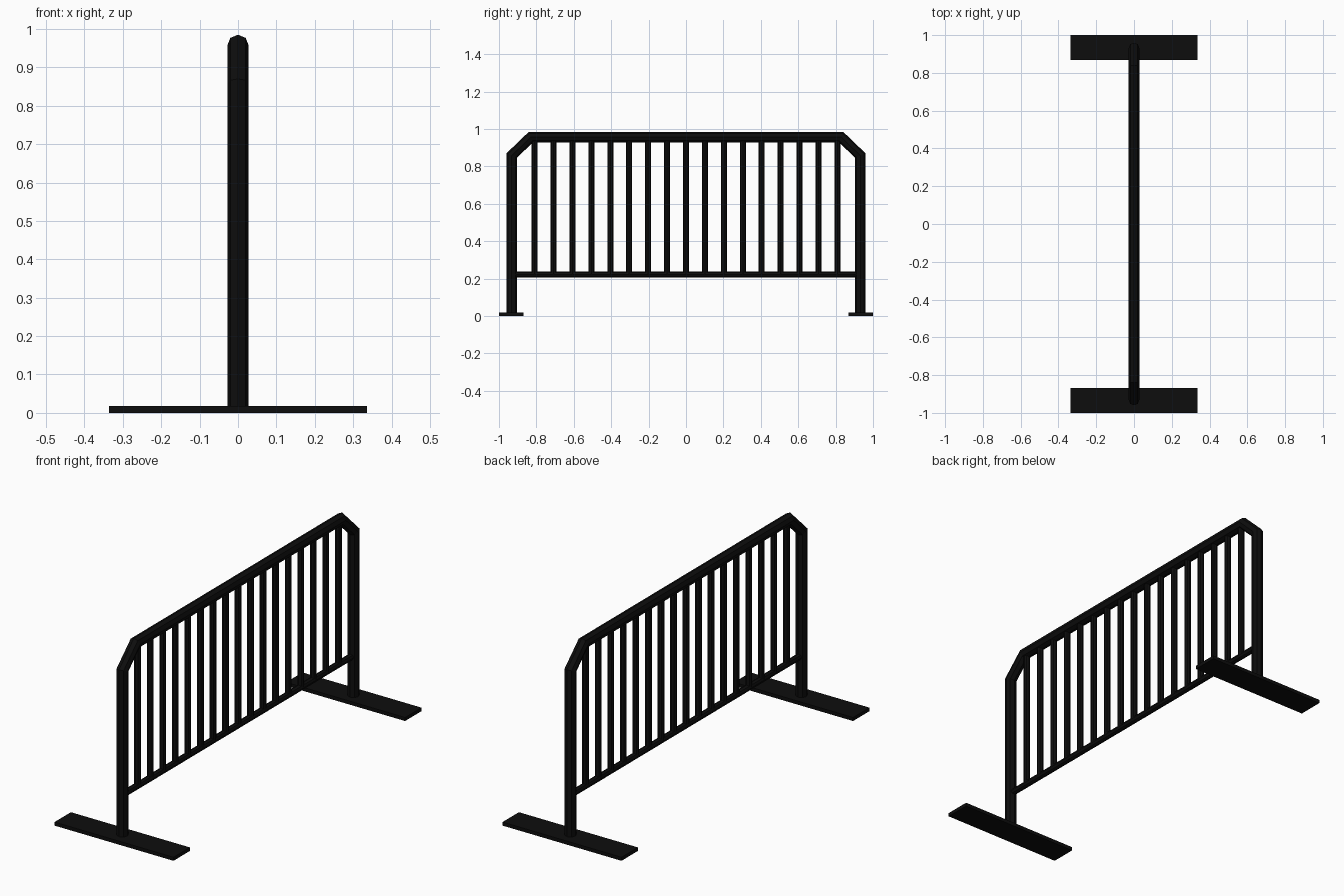
import bpy, bmesh, math
from mathutils import Vector

if "Cube" in bpy.data.objects:
    bpy.data.objects.remove(bpy.data.objects["Cube"])

black = bpy.data.materials.new("black_paint")
black.diffuse_color = (0.004, 0.004, 0.004, 1)
black.use_nodes = True
black.node_tree.nodes["Principled BSDF"].inputs["Base Color"].default_value = black.diffuse_color
X = Vector((1, 0, 0))


def finish(name, bm):
    bmesh.ops.recalc_face_normals(bm, faces=bm.faces)
    me = bpy.data.meshes.new(name)
    bm.to_mesh(me)
    bm.free()
    me.materials.append(black)
    ob = bpy.data.objects.new(name, me)
    bpy.context.collection.objects.link(ob)
    return ob


def tube(name, path, r, sides=8):
    """Sweep a round section along a path in the YZ plane with mitred corners."""
    pts = [Vector((0, y, z)) for y, z in path]
    dirs = [(b - a).normalized() for a, b in zip(pts, pts[1:])]
    bm = bmesh.new()
    rings = []
    for i, p in enumerate(pts):
        d0, d1 = dirs[max(i - 1, 0)], dirs[min(i, len(dirs) - 1)]
        t = (d0 + d1).normalized()
        n = X.cross(t) / t.dot(d1)
        angles = [2 * math.pi * k / sides for k in range(sides)]
        rings.append([bm.verts.new(p + r * (math.cos(a) * X + math.sin(a) * n)) for a in angles])
    for a, b in zip(rings, rings[1:]):
        for k in range(sides):
            j = (k + 1) % sides
            bm.faces.new((a[k], a[j], b[j], b[k]))
    bm.faces.new(rings[0])
    bm.faces.new(rings[-1])
    return finish(name, bm)


# Outer frame: posts, chamfered corners and top rail in one bent tube
half = [(-0.932, 0.005), (-0.932, 0.858), (-0.829, 0.957)]
tube("outer_frame", half + [(-y, z) for y, z in reversed(half)], 0.028)

# Lower rail between the posts
tube("lower_rail", [(-0.93, 0.222), (0.93, 0.222)], 0.016)

# Upright bars
for i in range(17):
    y = (i - 8) * 0.1012
    tube(f"upright_bar_{i + 1}", [(y, 0.222), (y, 0.95)], 0.016)

# Flat feet
for side, s in (("front", -1), ("back", 1)):
    bm = bmesh.new()
    bmesh.ops.create_cube(bm, size=1)
    bmesh.ops.scale(bm, vec=(0.672, 0.132, 0.018), verts=bm.verts)
    bmesh.ops.translate(bm, vec=(0, s * 0.934, 0.009), verts=bm.verts)
    finish(f"{side}_foot", bm)
